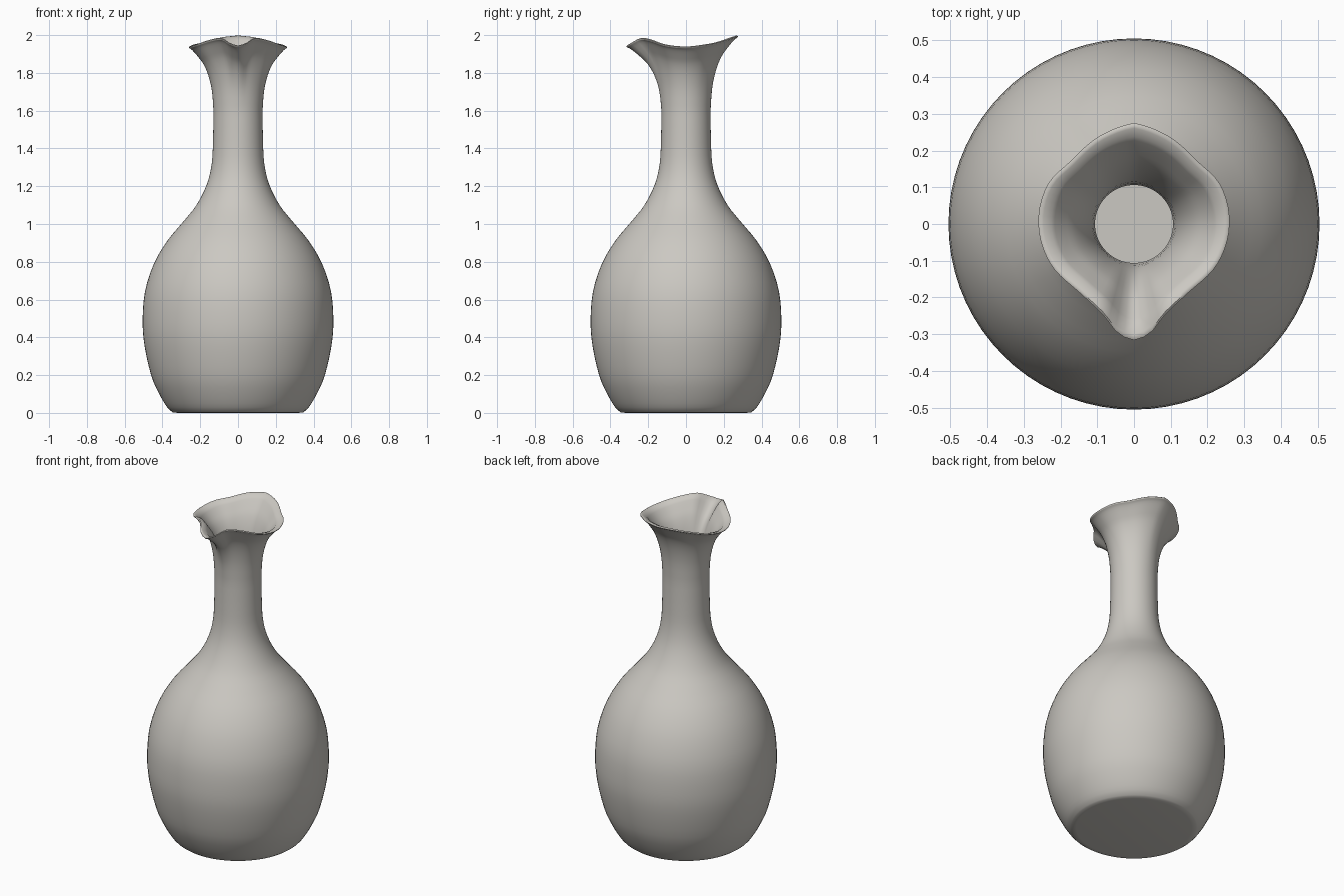
import bpy, bmesh, math

if "Cube" in bpy.data.objects:
    bpy.data.objects.remove(bpy.data.objects["Cube"])

SEG = 72
WALL = 0.024

def catmull(pts, n):
    """Smooth curve through open list of points."""
    p = [pts[0]] + pts + [pts[-1]]
    out = []
    for i in range(1, len(p) - 2):
        for k in range(n):
            t = k / n
            out.append(tuple(0.5 * (2 * b + (c - a) * t + (2 * a - 5 * b + 4 * c - d) * t * t
                                    + (3 * b - a - 3 * c + d) * t ** 3)
                             for a, b, c, d in zip(p[i - 1], p[i], p[i + 1], p[i + 2])))
    return out + [pts[-1]]

# wavy rim: angle from the front spout (degrees), radius, height
RIM = [(0, .316, 1.945), (8, .302, 1.957), (20, .258, 1.985), (40, .238, 1.975), (65, .252, 1.95),
       (90, .260, 1.94), (115, .258, 1.952), (135, .243, 1.965), (160, .258, 1.988), (180, .275, 1.998)]
rim_curve = catmull([RIM[1]] and RIM, 12)

def rim(theta):
    a = abs(math.degrees(theta))
    for p, q in zip(rim_curve, rim_curve[1:]):
        if p[0] <= a <= q[0]:
            f = (a - p[0]) / max(q[0] - p[0], 1e-9)
            return p[1] + (q[1] - p[1]) * f, p[2] + (q[2] - p[2]) * f
    return rim_curve[-1][1:]

# body profile (radius, height), base to neck
body = catmull([(.345, .003), (.375, .03), (.42, .105), (.46, .2), (.494, .35), (.505, .48),
                (.493, .64), (.445, .79), (.375, .91), (.292, 1.01), (.22, 1.1), (.165, 1.21),
                (.139, 1.32), (.132, 1.45), (.13, 1.6)], 3)
# flare as blend from neck to rim: (radius blend, height blend)
flare = catmull([(0, 0), (.06, .3), (.2, .54), (.4, .72), (.63, .84), (.86, .94), (.99, .975)], 3)[1:]

bm = bmesh.new()
angles = [-math.pi + 2 * math.pi * i / SEG for i in range(SEG)]

def ring(fn):
    vs = []
    for a in angles:
        r, z = fn(a)
        vs.append(bm.verts.new((r * math.sin(a), -r * math.cos(a), z)))
    return vs

def flare_fn(t, s, dr, dz):
    def fn(a):
        R, Z = rim(a)
        return .13 + (R - .13) * t - dr, 1.6 + (Z - 1.6) * s + dz
    return fn

rings = [ring(lambda a: (.32, 0.0))]
rings += [ring(lambda a, p=p: p) for p in body]                       # outer body
rings += [ring(flare_fn(t, s, 0, 0)) for t, s in flare]               # outer flare
rings += [ring(flare_fn(1, .99, 0, 0)), ring(flare_fn(.98, 1, .003, 0)),
          ring(flare_fn(.95, .995, .007, 0))]                         # rounded lip
for t, s in reversed(flare[:-3]):                                     # inner flare
    rings.append(ring(flare_fn(t, s, WALL * (1 - .35 * t), .012 * t)))
rings += [ring(lambda a, p=p: (p[0] - WALL, max(p[1], .03))) for p in reversed(body[4:])]

for A, B in zip(rings, rings[1:]):
    for i in range(SEG):
        j = (i + 1) % SEG
        bm.faces.new((A[i], A[j], B[j], B[i]))
bm.faces.new(rings[0])    # underside
bm.faces.new(rings[-1])   # inner floor
bmesh.ops.recalc_face_normals(bm, faces=bm.faces)

me = bpy.data.meshes.new("vase")
bm.to_mesh(me)
bm.free()
vase = bpy.data.objects.new("vase", me)
bpy.context.collection.objects.link(vase)

mat = bpy.data.materials.new("warm grey ceramic")
mat.diffuse_color = (0.60, 0.58, 0.54, 1)
mat.use_nodes = True
mat.node_tree.nodes["Principled BSDF"].inputs["Base Color"].default_value = mat.diffuse_color
me.materials.append(mat)

bpy.context.view_layer.objects.active = vase
vase.select_set(True)
bpy.ops.object.shade_smooth_by_angle(angle=math.radians(50))
